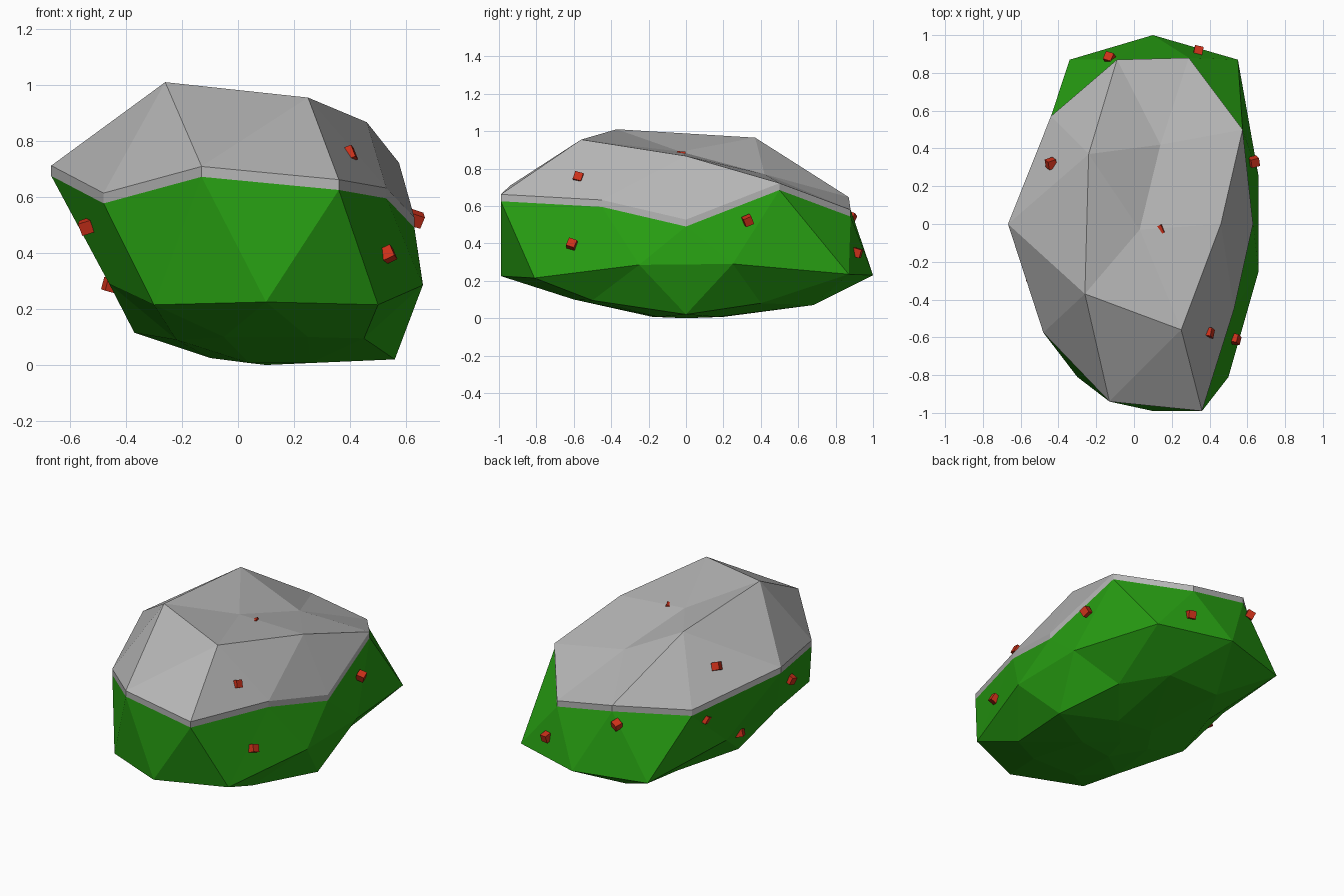
import bpy, bmesh, random
from mathutils import Vector, Euler

cube = bpy.data.objects.get("Cube")
if cube:
    bpy.data.objects.remove(cube, do_unlink=True)


def make_material(name, rgb):
    mat = bpy.data.materials.new(name)
    mat.use_nodes = True
    mat.diffuse_color = (*rgb, 1)
    mat.node_tree.nodes["Principled BSDF"].inputs["Base Color"].default_value = (*rgb, 1)
    return mat


GREY = make_material("stone_grey", (0.46, 0.46, 0.46))
GREEN = make_material("moss_green", (0.02, 0.34, 0.006))
RED = make_material("crystal_red", (0.60, 0.03, 0.01))


def finish(bm, name, mat):
    bmesh.ops.recalc_face_normals(bm, faces=bm.faces)
    mesh = bpy.data.meshes.new(name)
    bm.to_mesh(mesh)
    bm.free()
    mesh.materials.append(mat)
    obj = bpy.data.objects.new(name, mesh)
    bpy.context.collection.objects.link(obj)
    return obj


def add_ring(bm, points):
    return [bm.verts.new(p) for p in points]


def zigzag_band(bm, aligned, offset):
    """Triangles between two equal rings, the second turned half a step."""
    n = len(aligned)
    for k in range(n):
        nxt = (k + 1) % n
        bm.faces.new((aligned[k], offset[k], aligned[nxt]))
        bm.faces.new((offset[k], offset[nxt], aligned[nxt]))


def dome(bm, ring, inner, pole, shift):
    """Close a ring through a ring of half as many points and a pole."""
    n, m = len(ring), len(inner)
    for j in range(m):
        here = 2 * j + shift
        before, mid, after = (ring[(here + s) % n] for s in (-1, 0, 1))
        following = inner[(j + 1) % m]
        bm.faces.new((inner[j], before, mid))
        bm.faces.new((inner[j], mid, after))
        bm.faces.new((inner[j], after, following))
        bm.faces.new((inner[j], following, pole))


# Outline rings, counter-clockwise from the +x side
LIP = Vector((0, 0, 0.037))
rim = [Vector(p) for p in (
    (.63, 0, .49), (.575, .5, .685), (.29, .88, .543), (-.09, .87, .61), (-.44, .57, .56),
    (-.667, 0, .675), (-.48, -.575, .577), (-.13, -.94, .672), (.36, -.99, .625), (.53, -.45, .595))]
equator = [
    (.66, .25, .29), (.55, .87, .235), (.1, 1, .23), (-.34, .87, .22), (-.46, .25, .29),
    (-.46, -.25, .29), (-.3, -.81, .215), (.1, -.99, .225), (.5, -.81, .215), (.66, -.25, .285)]
underside = [
    (.56, 0, .02), (.45, .4, .08), (.3, .68, .07), (-.05, .68, .07), (-.22, .4, .09),
    (-.37, 0, .115), (-.22, -.41, .09), (-.05, -.6, .1), (.25, -.6, .1), (.45, -.5, .095)]
crown = [(.46, 0, .867), (.14, .42, .77), (-.24, .37, .965), (-.26, -.37, 1.01), (.25, -.56, .955)]
foot = [(.26, .17, .007), (.04, .2, .007), (-.1, 0, .025), (.04, -.18, .007), (.26, -.15, .007)]

# Grey stone cap with its thin lip
bm = bmesh.new()
top = add_ring(bm, [p + LIP for p in rim])
low = add_ring(bm, rim)
for k in range(len(rim)):
    nxt = (k + 1) % len(rim)
    bm.faces.new((top[k], low[k], low[nxt], top[nxt]))
dome(bm, top, add_ring(bm, crown), bm.verts.new((.03, -.03, .89)), 0)
finish(bm, "stone_cap", GREY)

# Green lower body
bm = bmesh.new()
upper = add_ring(bm, rim)
middle = add_ring(bm, equator)
lower = add_ring(bm, underside)
zigzag_band(bm, upper, middle)
zigzag_band(bm, lower, middle)
dome(bm, lower, add_ring(bm, foot), bm.verts.new((.1, 0, 0)), 1)
finish(bm, "mossy_body", GREEN)

# Small red crystals sunk into the surface
random.seed(4)
crystals = [
    (.395, -.575, .752), (.535, -.61, .395), (.635, .33, .522), (.34, .915, .35),
    (-.13, .88, .54), (-.44, .32, .78), (-.54, -.28, .495), (-.455, .11, .285),
    (-.45, .45, .5), (.165, .33, .752), (.14, -.03, .862)]
for i, spot in enumerate(crystals):
    bm = bmesh.new()
    bmesh.ops.create_cube(bm, size=0.046)
    obj = finish(bm, f"crystal_{i + 1}", RED)
    obj.location = spot
    obj.rotation_euler = Euler([random.uniform(-0.5, 0.5) for _ in range(3)])
